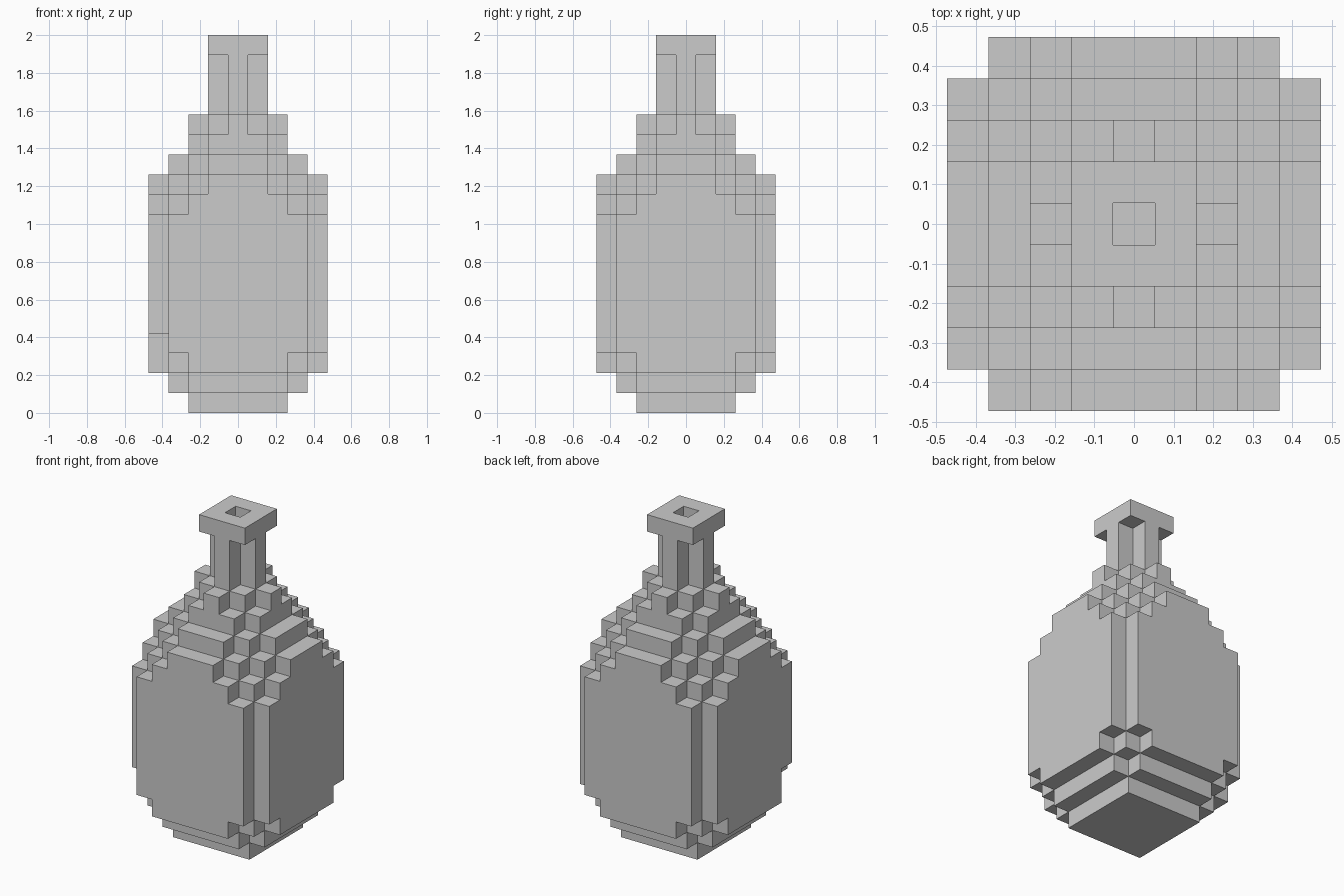
import bpy, bmesh, math
from mathutils import Vector

if "Cube" in bpy.data.objects:
    bpy.data.objects.remove(bpy.data.objects["Cube"])

U = 2 / 19          # one block
HOLE_FLOOR = 14     # the mouth opening runs down the neck to this layer

# part: (first layer, [(repeat, max reach per axis, max |x|+|y|), ...])
PARTS = {
    "base":     (0,  [(1, 2, 4), (1, 3, 5), (1, 4, 6)]),
    "body":     (3,  [(7, 4, 7)]),
    "shoulder": (10, [(1, 4, 6), (1, 4, 5), (1, 3, 4), (1, 2, 3), (1, 2, 2)]),
    "neck":     (15, [(3, 1, 1)]),
    "lip":      (18, [(1, 1, 2)]),
}


def part_cells(first, layers):
    cells, z = set(), first
    for repeat, reach, diag in layers:
        for _ in range(repeat):
            for x in range(-reach, reach + 1):
                for y in range(-reach, reach + 1):
                    in_hole = x == 0 and y == 0 and z >= HOLE_FLOOR
                    if abs(x) + abs(y) <= diag and not in_hole:
                        cells.add((x, y, z))
            z += 1
    return cells


blocks = {name: part_cells(*spec) for name, spec in PARTS.items()}
blocks["body"].discard((-4, -3, 3))     # chipped block at the front left foot
solid = set().union(*blocks.values())

DIRS = [Vector(s) for s in ((1, 0, 0), (-1, 0, 0), (0, 1, 0),
                            (0, -1, 0), (0, 0, 1), (0, 0, -1))]


def build(name, cells):
    bm = bmesh.new()
    for c in sorted(cells):
        for n in DIRS:
            if tuple(int(a + b) for a, b in zip(c, n)) in solid:
                continue                # hidden between blocks
            u = Vector((n.y, n.z, n.x))
            v = n.cross(u)
            mid = Vector((c[0], c[1], c[2] + 0.5)) + n * 0.5
            bm.faces.new([bm.verts.new((mid + (u * a + v * b) * 0.5) * U)
                          for a, b in ((-1, -1), (1, -1), (1, 1), (-1, 1))])
    # weld, then merge flat areas
    bmesh.ops.remove_doubles(bm, verts=bm.verts, dist=U * 0.01)
    bmesh.ops.dissolve_limit(bm, angle_limit=math.radians(1),
                             verts=bm.verts, edges=bm.edges)
    mesh = bpy.data.meshes.new(name)
    bm.to_mesh(mesh)
    bm.free()
    bpy.context.collection.objects.link(bpy.data.objects.new(name, mesh))


for name, cells in blocks.items():
    build(name, cells)
